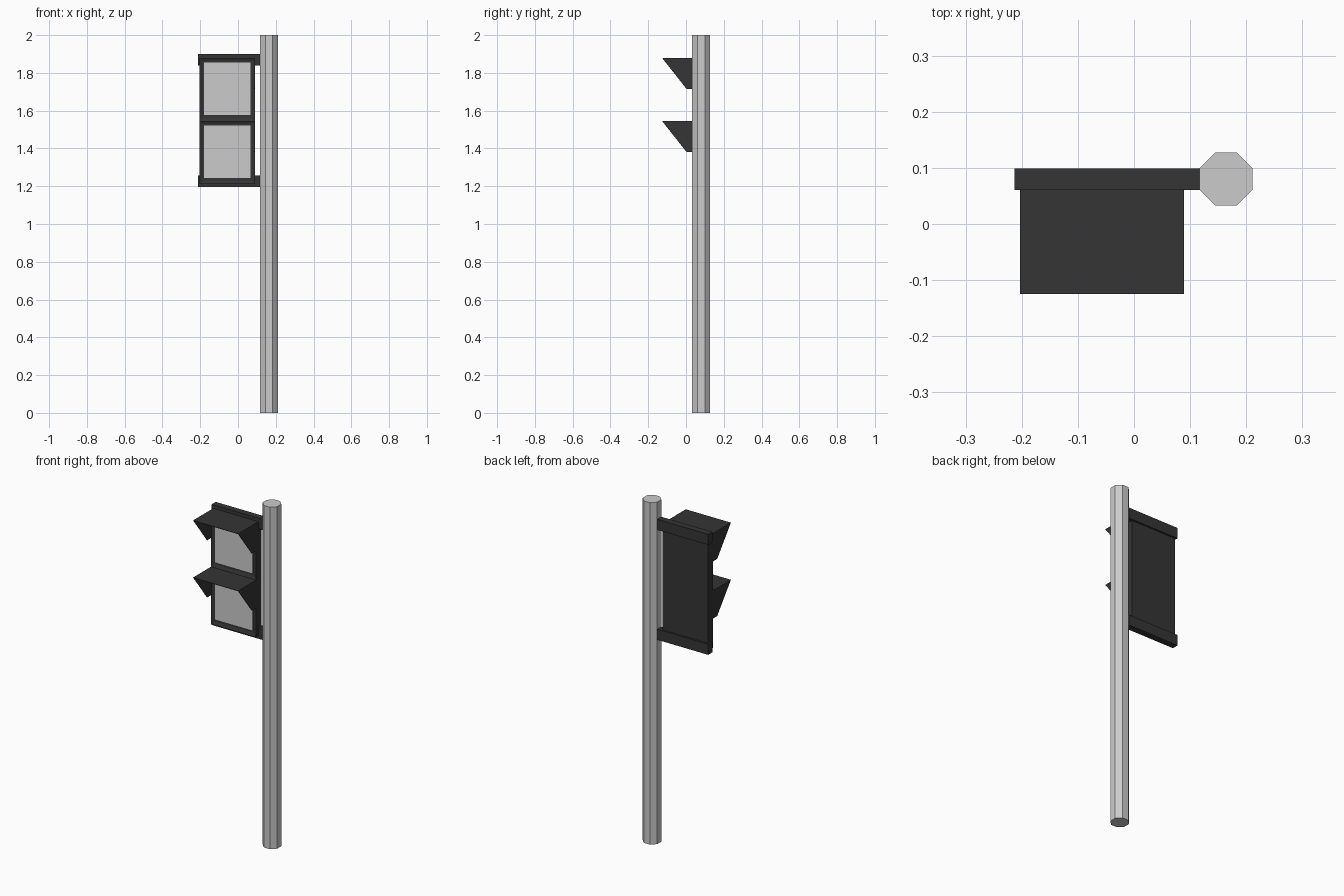
import bpy, bmesh, math
from mathutils import Matrix, Vector

if "Cube" in bpy.data.objects:
    bpy.data.objects.remove(bpy.data.objects["Cube"])

dark = bpy.data.materials.new("dark_grey")
dark.diffuse_color = (0.035, 0.035, 0.035, 1)
dark.use_nodes = True
dark.node_tree.nodes["Principled BSDF"].inputs["Base Color"].default_value = dark.diffuse_color

X0, X1 = -0.203, 0.089          # signal head width
FRONT, SEAT, BACK = 0.040, 0.052, 0.088


def finish(name, bm, mat=None):
    bmesh.ops.recalc_face_normals(bm, faces=bm.faces)
    mesh = bpy.data.meshes.new(name)
    bm.to_mesh(mesh)
    bm.free()
    if mat:
        mesh.materials.append(mat)
    ob = bpy.data.objects.new(name, mesh)
    bpy.context.collection.objects.link(ob)
    return ob


def box_bm(lo, hi):
    lo, hi = Vector(lo), Vector(hi)
    bm = bmesh.new()
    bmesh.ops.create_cube(bm, size=1, matrix=Matrix.Translation((lo + hi) / 2)
                          @ Matrix.Diagonal((*(hi - lo), 1)))
    return bm


# Octagonal pole with flats facing the axes
bm = bmesh.new()
r = 0.047 / math.cos(math.pi / 8)
bmesh.ops.create_cone(bm, cap_ends=True, segments=8, radius1=r, radius2=r, depth=2,
                      matrix=Matrix.Translation((0.164, 0.08, 1))
                      @ Matrix.Rotation(math.pi / 8, 4, 'Z'))
finish("pole", bm)

# Two arms holding the signal head to the pole
for name, z in (("lower_bracket", 1.195), ("upper_bracket", 1.838)):
    finish(name, box_bm((-0.213, 0.061, z), (0.125, 0.099, z + 0.062)), dark)

# Back body of the signal head
finish("signal_body", box_bm((X0, SEAT, 1.212), (X1, BACK, 1.88)), dark)

for name, bottom, top in (("lower", 1.212, 1.546), ("upper", 1.546, 1.88)):
    # Raised frame with a recessed front
    bm = box_bm((X0, FRONT, bottom), (X1, SEAT, top))
    front = min(bm.faces, key=lambda f: f.calc_center_median().y)
    bmesh.ops.inset_region(bm, faces=[front], thickness=0.025)
    bmesh.ops.translate(bm, verts=front.verts, vec=(0, 0.007, 0))
    finish(name + "_frame", bm, dark)

    # Lens panel
    finish(name + "_lens", box_bm((X0 + 0.024, FRONT + 0.003, bottom + 0.031),
                                  (X1 - 0.024, SEAT - 0.002, top - 0.025)))

    # Thin visor: a roof and two slanted cheeks
    bm = bmesh.new()
    profile = [(FRONT, top), (-0.125, top), (0.002, top - 0.164), (FRONT, top - 0.164)]
    left, right = [[bm.verts.new((x, y, z)) for y, z in profile] for x in (X0, X1)]
    roof = bm.faces.new((left[0], left[1], right[1], right[0]))
    bm.faces.new(left)
    bm.faces.new(right)
    visor = finish(name + "_visor", bm, dark)
    if visor.data.polygons[0].normal.z < 0:
        visor.data.flip_normals()
    shell = visor.modifiers.new("thickness", 'SOLIDIFY')
    shell.thickness = 0.003
    shell.offset = -1
